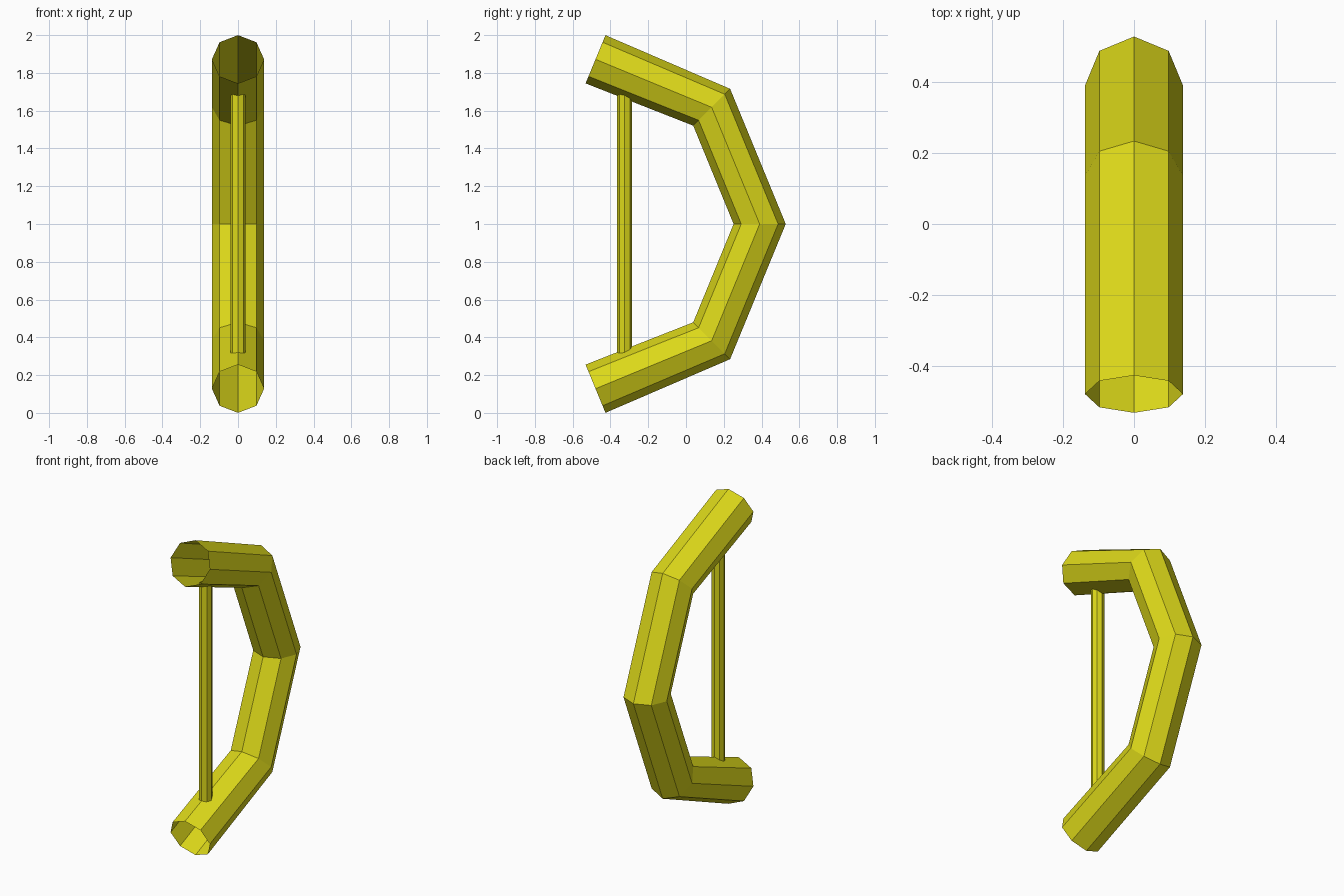
import bpy, bmesh, math
from mathutils import Vector

if "Cube" in bpy.data.objects:
    bpy.data.objects.remove(bpy.data.objects["Cube"])

mat = bpy.data.materials.new("yellow")
mat.diffuse_color = (0.72, 0.69, 0.01, 1)
mat.use_nodes = True
mat.node_tree.nodes["Principled BSDF"].inputs["Base Color"].default_value = mat.diffuse_color


def tube(name, path, radius, sides=8):
    """Open-ended flat-faced tube along (y, z) points."""
    pts = [Vector((0, y, z)) for y, z in path]
    dirs = [(b - a).normalized() for a, b in zip(pts, pts[1:])]
    side = Vector((1, 0, 0))
    bm = bmesh.new()
    rings = []
    for i, p in enumerate(pts):
        # each ring lies on the bisector of its neighbouring segments
        t = (dirs[max(i - 1, 0)] + dirs[min(i, len(dirs) - 1)]).normalized()
        up = t.cross(side)
        angles = [math.tau * k / sides for k in range(sides)]
        rings.append([bm.verts.new(p + radius * (math.cos(a) * side + math.sin(a) * up))
                      for a in angles])
    for r0, r1 in zip(rings, rings[1:]):
        for k in range(sides):
            n = (k + 1) % sides
            bm.faces.new((r0[k], r0[n], r1[n], r1[k]))
    bmesh.ops.recalc_face_normals(bm, faces=bm.faces)
    mesh = bpy.data.meshes.new(name)
    bm.to_mesh(mesh)
    bm.free()
    mesh.materials.append(mat)
    obj = bpy.data.objects.new(name, mesh)
    bpy.context.collection.objects.link(obj)
    return obj


# Bent outer tube, mirrored about z = 1
half = [(-0.479, 0.128), (0.136, 0.382)]
tube("bent_handle", half + [(0.39, 1.0)] + [(y, 2 - z) for y, z in reversed(half)], 0.138)

# Thin upright rod joining the two arms
tube("upright_rod", [(-0.325, 0.318), (-0.325, 1.685)], 0.04)
